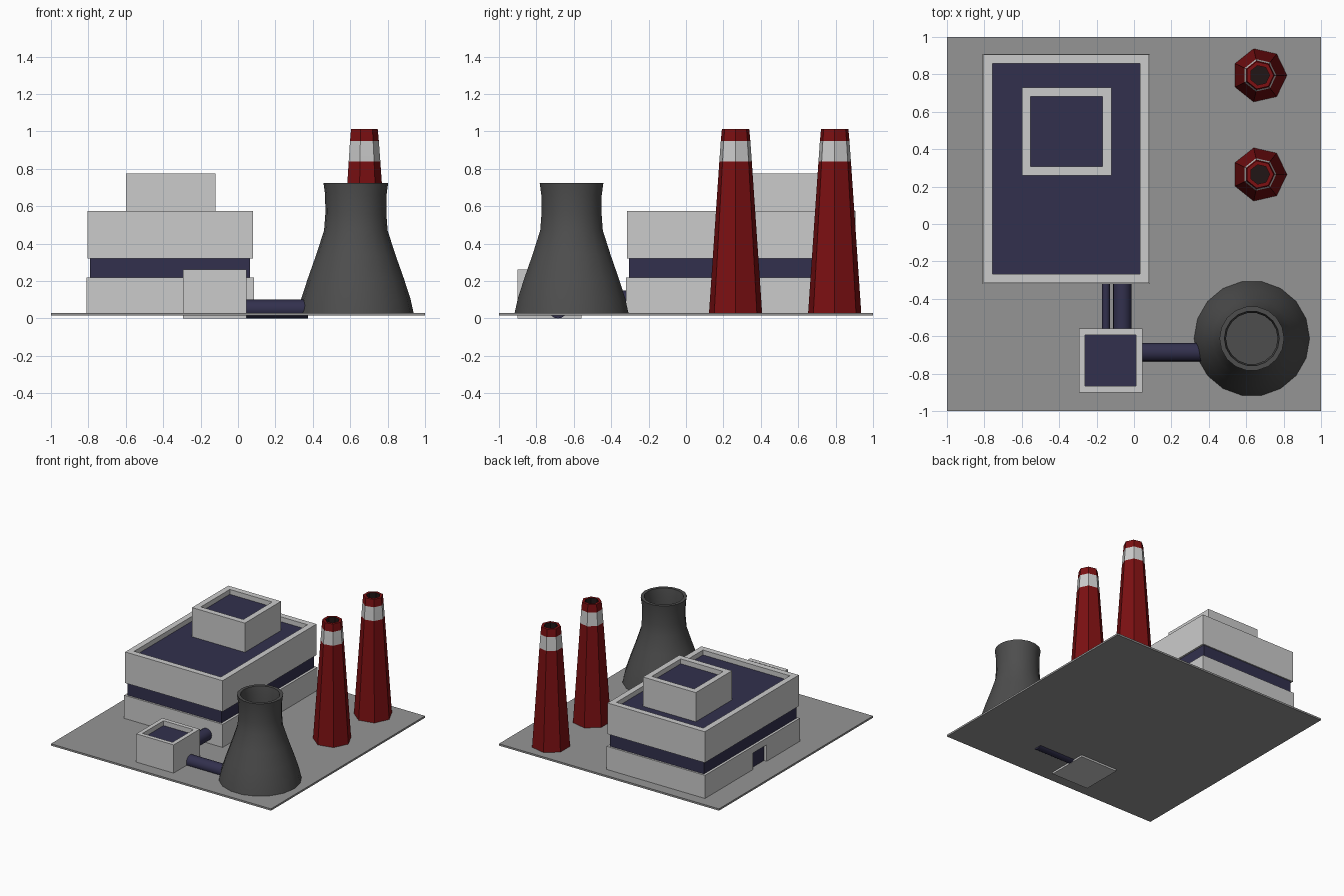
import bpy, bmesh
from math import pi, cos, sin, radians

if "Cube" in bpy.data.objects:
    bpy.data.objects.remove(bpy.data.objects["Cube"])


def material(name, rgb):
    m = bpy.data.materials.new(name)
    m.diffuse_color = (*rgb, 1)
    m.use_nodes = True
    m.node_tree.nodes["Principled BSDF"].inputs["Base Color"].default_value = m.diffuse_color
    return m


concrete = material("concrete", (0.62, 0.62, 0.62))
paving = material("paving", (0.3, 0.3, 0.3))
navy = material("navy", (0.032, 0.03, 0.075))
red = material("red", (0.2, 0.005, 0.006))
white = material("white", (0.8, 0.8, 0.8))
dark = material("dark_grey", (0.075, 0.075, 0.075))
soot = material("soot", (0.015, 0.008, 0.008))


def finish(name, bm, mats, smooth=None):
    bmesh.ops.recalc_face_normals(bm, faces=bm.faces[:])
    me = bpy.data.meshes.new(name)
    bm.to_mesh(me)
    bm.free()
    for m in mats:
        me.materials.append(m)
    ob = bpy.data.objects.new(name, me)
    bpy.context.collection.objects.link(ob)
    if smooth:
        bpy.ops.object.select_all(action='DESELECT')
        ob.select_set(True)
        bpy.context.view_layer.objects.active = ob
        bpy.ops.object.shade_smooth_by_angle(angle=radians(smooth))
    return ob


def block(name, lo, hi, mat, rim=0, depth=0.04):
    """Box between two corners; a rim sinks a navy roof into the top."""
    bm = bmesh.new()
    bmesh.ops.create_cube(bm, size=1)
    for v in bm.verts:
        v.co = [(a + b) / 2 + c * (b - a) for a, b, c in zip(lo, hi, v.co)]
    if rim:
        bm.normal_update()
        top = max(bm.faces, key=lambda f: f.calc_center_median().z)
        bmesh.ops.inset_region(bm, faces=[top], thickness=rim)
        floor = bmesh.ops.extrude_discrete_faces(bm, faces=[top])["faces"][0]
        bmesh.ops.translate(bm, verts=floor.verts[:], vec=(0, 0, -depth))
        floor.material_index = 1
    return finish(name, bm, [mat, navy])


def lathe(name, x, y, profile, sides, mats, smooth):
    """Spin (radius, z, material) points about a vertical axis, capping both ends."""
    bm = bmesh.new()
    rings = [[bm.verts.new((x + r * cos(2 * pi * i / sides),
                            y + r * sin(2 * pi * i / sides), z))
              for i in range(sides)] for r, z, _ in profile]
    for k in range(len(rings) - 1):
        a, b = rings[k], rings[k + 1]
        for i in range(sides):
            j = (i + 1) % sides
            bm.faces.new((a[i], a[j], b[j], b[i])).material_index = profile[k][2]
    bm.faces.new(rings[0][::-1])
    bm.faces.new(rings[-1]).material_index = profile[-1][2]
    return finish(name, bm, mats, smooth)


def pipe(name, start, end, radius):
    bpy.ops.mesh.primitive_cylinder_add(
        vertices=16, radius=radius, depth=sum(abs(b - a) for a, b in zip(start, end)),
        location=[(a + b) / 2 for a, b in zip(start, end)],
        rotation=(0, pi / 2, 0) if start[0] != end[0] else (pi / 2, 0, 0))
    ob = bpy.context.object
    ob.name = name
    ob.data.materials.append(navy)
    bpy.ops.object.shade_smooth_by_angle(angle=radians(40))


# Ground plate
block("base_plate", (-1, -1, 0.015), (1, 1, 0.03), paving)

# Main hall: lower storey, window band, upper storey and roof box
hall = block("hall_lower", (-0.81, -0.32, 0.02), (0.085, 0.91, 0.22), concrete)
block("window_band", (-0.79, -0.305, 0.215), (0.065, 0.895, 0.325), navy)
block("hall_upper", (-0.805, -0.315, 0.32), (0.08, 0.905, 0.575), concrete, 0.068)
block("roof_box", (-0.6, 0.26, 0.53), (-0.12, 0.73, 0.775), concrete, 0.067)

# Doorway cut into the left wall, with a recessed door
cutter = block("door_cutter", (-0.85, 0.11, 0.0), (-0.78, 0.29, 0.165), concrete)
cutter.hide_render = True
cutter.hide_viewport = True
cut = hall.modifiers.new("doorway", 'BOOLEAN')
cut.operation = 'DIFFERENCE'
cut.solver = 'EXACT'
cut.object = cutter
block("door", (-0.785, 0.11, 0.025), (-0.77, 0.29, 0.165), navy)

# Pump house and pipes
block("pump_house", (-0.295, -0.9, 0.0), (0.045, -0.56, 0.262), concrete, 0.048)
pipe("tower_pipe", (0.04, -0.685, 0.05), (0.375, -0.685, 0.05), 0.05)
pipe("hall_pipe_wide", (-0.063, -0.57, 0.1), (-0.063, -0.31, 0.1), 0.049)
pipe("hall_pipe_thin", (-0.15, -0.57, 0.1), (-0.15, -0.31, 0.1), 0.021)

# Cooling tower with a hollow mouth
lathe("cooling_tower", 0.63, -0.612,
      [(0.31, 0.025, 0), (0.292, 0.105, 0), (0.258, 0.21, 0), (0.212, 0.34, 0),
       (0.17, 0.47, 0), (0.163, 0.56, 0), (0.164, 0.66, 0), (0.173, 0.725, 0),
       (0.147, 0.725, 0), (0.138, 0.66, 0), (0.138, 0.56, 0)],
      18, [dark], 40)

# Seven-sided striped chimneys
for name, y in (("chimney_front", 0.265), ("chimney_back", 0.795)):
    lathe(name, 0.672, y,
          [(0.146, 0.025, 0), (0.089, 0.84, 1), (0.081, 0.95, 0), (0.075, 1.012, 0),
           (0.053, 1.012, 2), (0.053, 0.9, 2)],
          7, [red, white, soot], 30)
